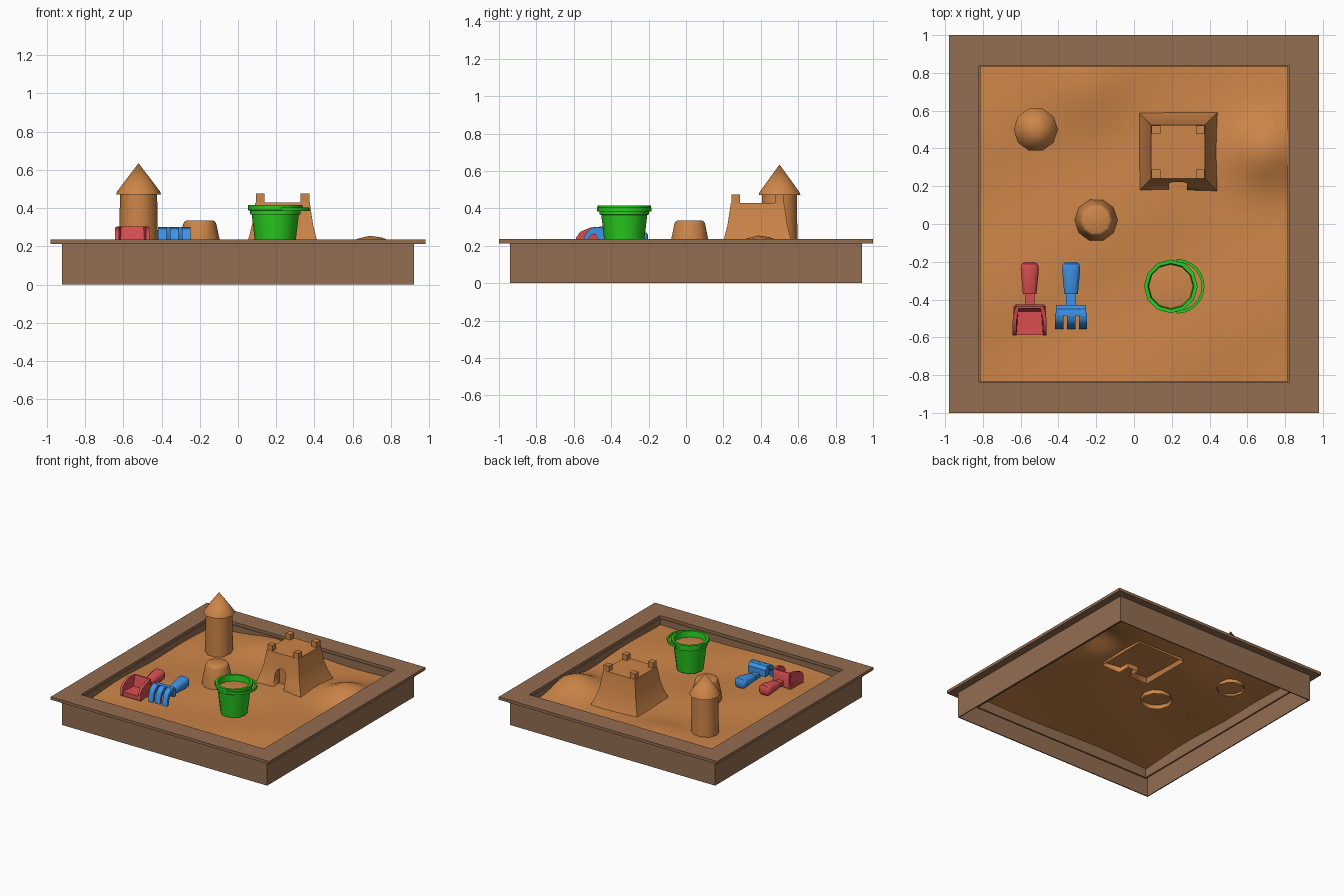
import bpy, bmesh, math
from mathutils import Vector

if "Cube" in bpy.data.objects:
    bpy.data.objects.remove(bpy.data.objects["Cube"])


def material(name, rgb):
    m = bpy.data.materials.new(name)
    m.diffuse_color = (*rgb, 1)
    m.use_nodes = True
    m.node_tree.nodes["Principled BSDF"].inputs["Base Color"].default_value = m.diffuse_color
    return m


SAND = material("sand", (0.61, 0.235, 0.065))
WOOD = material("wood", (0.295, 0.155, 0.083))
GREEN = material("green plastic", (0.022, 0.60, 0.014))
RED = material("red plastic", (0.70, 0.078, 0.085))
BLUE = material("blue plastic", (0.05, 0.30, 0.82))


def finish(name, bm, mat, smooth=35, normals=True):
    if normals:
        bmesh.ops.recalc_face_normals(bm, faces=bm.faces)
    me = bpy.data.meshes.new(name)
    bm.to_mesh(me)
    bm.free()
    ob = bpy.data.objects.new(name, me)
    bpy.context.collection.objects.link(ob)
    me.materials.append(mat)
    bpy.ops.object.select_all(action='DESELECT')
    ob.select_set(True)
    bpy.context.view_layer.objects.active = ob
    if smooth:
        bpy.ops.object.shade_smooth_by_angle(angle=math.radians(smooth))
    return ob


def bridge(bm, rings, closed=False):
    """Quads between consecutive closed vertex rings."""
    pairs = list(zip(rings, rings[1:])) + ([(rings[-1], rings[0])] if closed else [])
    for a, b in pairs:
        n = len(a)
        for i in range(n):
            bm.faces.new((a[i], a[(i + 1) % n], b[(i + 1) % n], b[i]))


def lathe(name, cx, cy, profile, n, mat, top=True, bottom=False, phase=0.0, smooth=35):
    """Revolve (radius, z) points; optional caps."""
    bm = bmesh.new()
    rings = [[bm.verts.new((cx + r * math.cos(phase + 2 * math.pi * i / n),
                            cy + r * math.sin(phase + 2 * math.pi * i / n), z))
              for i in range(n)] for r, z in profile]
    bridge(bm, rings)
    if top:
        bm.faces.new(rings[-1])
    if bottom:
        bm.faces.new(rings[0])
    bmesh.ops.remove_doubles(bm, verts=bm.verts, dist=1e-5)
    return finish(name, bm, mat, smooth)


def prism(name, pts, lo, hi, axis, mat, smooth=35):
    """Extrude a 2D outline along x (pts = y,z), y (pts = x,z) or z (pts = x,y)."""
    def place(p, t):
        return {'x': (t, p[0], p[1]), 'y': (p[0], t, p[1]), 'z': (p[0], p[1], t)}[axis]
    bm = bmesh.new()
    rings = [[bm.verts.new(place(p, t)) for p in pts] for t in (lo, hi)]
    bridge(bm, rings)
    bm.faces.new(rings[0])
    bm.faces.new(rings[1])
    return finish(name, bm, mat, smooth)


def box(name, x0, x1, y0, y1, z0, z1, mat):
    return prism(name, [(x0, y0), (x1, y0), (x1, y1), (x0, y1)], z0, z1, 'z', mat, 0)


def frame(name, outer, inner, z0, z1, mat):
    """Rectangular ring with a box section."""
    bm = bmesh.new()
    rings = [[bm.verts.new((sx * hx, sy * hy, z)) for sx, sy in ((-1, -1), (1, -1), (1, 1), (-1, 1))]
             for (hx, hy), z in ((outer, z0), (outer, z1), (inner, z1), (inner, z0))]
    bridge(bm, rings, closed=True)
    return finish(name, bm, mat, 0)


# wooden box: thin walls under a wide flat rim, with a liner around the sand
frame("box_walls", (0.92, 0.94), (0.912, 0.932), 0.0, 0.212, WOOD)
frame("box_rim", (0.98, 1.0), (0.82, 0.84), 0.212, 0.235, WOOD)
frame("box_liner", (0.828, 0.848), (0.813, 0.833), 0.08, 0.2125, WOOD)


# rippled sand sheet with a heap at the right
def sand_height(x, y):
    def bump(cx, cy, s):
        return math.exp(-((x - cx) ** 2 + (y - cy) ** 2) / (2 * s * s))
    z = 0.163 + 0.008 * math.sin(5 * x + 3 * y) + 0.007 * math.sin(7 * y - 4 * x + 1)
    return z + 0.095 * bump(0.7, 0.39, 0.12) + 0.035 * bump(-0.25, 0.72, 0.14) - 0.01 * bump(0.44, 0.2, 0.12)


bm = bmesh.new()
bmesh.ops.create_grid(bm, x_segments=26, y_segments=26, size=1)
for v in bm.verts:
    v.co.x *= 0.815
    v.co.y *= 0.835
    v.co.z = sand_height(v.co.x, v.co.y)
finish("sand_bed", bm, SAND, 60, normals=False)

# round tower with pointed roof, and a bucket-shaped sand mound
lathe("tower_wall", -0.52, 0.5, [(0.104, 0.14), (0.1, 0.3), (0.097, 0.48)], 10, SAND, top=False, smooth=45)
lathe("tower_roof", -0.52, 0.5, [(0.0, 0.472), (0.117, 0.472), (0.112, 0.487), (0.0, 0.635)],
      10, SAND, top=False, smooth=45)
lathe("sand_mound", -0.2, 0.02, [(0.118, 0.13), (0.104, 0.235), (0.087, 0.315), (0.08, 0.33), (0.07, 0.335)],
      10, SAND, smooth=45)

# castle block with flared walls and an arched doorway
CX, CY = 0.233, 0.382
R2 = math.sqrt(2)
castle = lathe("castle_block", CX, CY,
               [(h * R2, z) for h, z in ((0.218, 0.135), (0.199, 0.18), (0.178, 0.24), (0.16, 0.31), (0.142, 0.43))],
               4, SAND, bottom=True, phase=math.pi / 4)
arch = [(CX - 0.048, 0.1), (CX + 0.048, 0.1)] + [
    (CX + 0.048 * math.cos(a * math.pi / 6), 0.27 + 0.048 * math.sin(a * math.pi / 6)) for a in range(7)]
cutter = prism("door_cutter", arch, 0.05, 0.265, 'y', SAND)
cutter.hide_render = True
mod = castle.modifiers.new("door", 'BOOLEAN')
mod.operation = 'DIFFERENCE'
mod.solver = 'EXACT'
mod.object = cutter
bpy.ops.object.select_all(action='DESELECT')
castle.select_set(True)
bpy.context.view_layer.objects.active = castle
bpy.ops.object.modifier_move_to_index(modifier="door", index=0)
bpy.ops.object.modifier_apply(modifier="door")
bpy.data.objects.remove(cutter)
# open the hidden underside
bm = bmesh.new()
bm.from_mesh(castle.data)
bmesh.ops.delete(bm, geom=[f for f in bm.faces if f.calc_center_median().z < 0.136], context='FACES')
bm.to_mesh(castle.data)
bm.free()
# corner battlements, flush with the walls
for i, (sx, sy) in enumerate(((-1, -1), (1, -1), (1, 1), (-1, 1))):
    x, y = CX + sx * 0.117, CY + sy * 0.117
    box(f"castle_battlement_{i}", x - 0.023, x + 0.023, y - 0.023, y + 0.023, 0.42, 0.475, SAND)

# green bucket filled with sand, handle folded to the right
BX, BY = 0.195, -0.33
lathe("bucket", BX, BY, [(0.1, 0.17), (0.123, 0.365), (0.133, 0.367), (0.133, 0.387), (0.142, 0.389),
                         (0.142, 0.415), (0.122, 0.415), (0.115, 0.35)], 12, GREEN, top=False, bottom=True)
lathe("bucket_sand", BX, BY, [(0.118, 0.368), (0.06, 0.375)], 12, SAND)
bm = bmesh.new()
rings = []
for i in range(13):
    a = math.pi * (i / 12 - 0.5)
    d = Vector((math.cos(a), math.sin(a), 0))
    p = Vector((BX + 0.03 + 0.141 * d.x, BY + 0.138 * d.y, 0.394))
    rings.append([bm.verts.new(p + d * o + Vector((0, 0, z)))
                  for o, z in ((-0.008, -0.01), (0.007, -0.01), (0.007, 0.01), (-0.008, 0.01))])
bridge(bm, rings)
bm.faces.new(rings[0])
bm.faces.new(rings[-1])
finish("bucket_handle", bm, GREEN)


# shared grip and neck for the two hand tools
def grip(name, cx, mat):
    bm = bmesh.new()
    rings = []
    for y, w, z0, z1 in ((-0.37, 0.036, 0.195, 0.25), (-0.24, 0.048, 0.19, 0.275),
                         (-0.212, 0.044, 0.195, 0.272), (-0.202, 0.028, 0.21, 0.255)):
        b = 0.4 * w
        rings.append([bm.verts.new((cx + x, y, z)) for x, z in (
            (-w, z0 + b), (b - w, z0), (w - b, z0), (w, z0 + b),
            (w, z1 - b), (w - b, z1), (b - w, z1), (-w, z1 - b))])
    bridge(bm, rings)
    bm.faces.new(rings[0])
    bm.faces.new(rings[-1])
    finish(name + "_grip", bm, mat, 50)
    box(name + "_neck", cx - 0.026, cx + 0.026, -0.45, -0.36, 0.2, 0.235, mat)


# red scoop: tray with leaning back and sides, open at the front
SX = -0.552
grip("scoop", SX, RED)
box("scoop_floor", SX - 0.085, SX + 0.085, -0.587, -0.435, 0.18, 0.215, RED)
prism("scoop_back", [(-0.427, 0.185), (-0.427, 0.285), (-0.437, 0.303), (-0.447, 0.303), (-0.465, 0.21)],
      SX - 0.072, SX + 0.072, 'x', RED)
for s in (-1, 1):
    # side walls lean outwards slightly and turn in at the back corners
    ob = prism(f"scoop_side_{'left' if s < 0 else 'right'}",
               [(-0.59, 0.18), (-0.587, 0.245), (-0.565, 0.275), (-0.51, 0.298), (-0.447, 0.303), (-0.43, 0.18)],
               SX + s * 0.07, SX + s * 0.09, 'x', RED)
    for v in ob.data.vertices:
        if v.co.y > -0.45:
            v.co.x -= s * 0.012

# blue rake: cross bar with three curved tines
KX = -0.333
grip("rake", KX, BLUE)
prism("rake_bar", [(-0.485, 0.3), (-0.45, 0.298), (-0.43, 0.275), (-0.43, 0.22), (-0.46, 0.22), (-0.485, 0.26)],
      KX - 0.079, KX + 0.079, 'x', BLUE)
for i in (-1, 0, 1):
    x = KX + i * 0.063
    prism(f"rake_tine_{i + 1}", [(-0.47, 0.3), (-0.505, 0.295), (-0.53, 0.275), (-0.545, 0.245), (-0.555, 0.18),
                                 (-0.535, 0.18), (-0.525, 0.235), (-0.505, 0.26), (-0.47, 0.265)],
          x - 0.022, x + 0.022, 'x', BLUE, 50)
